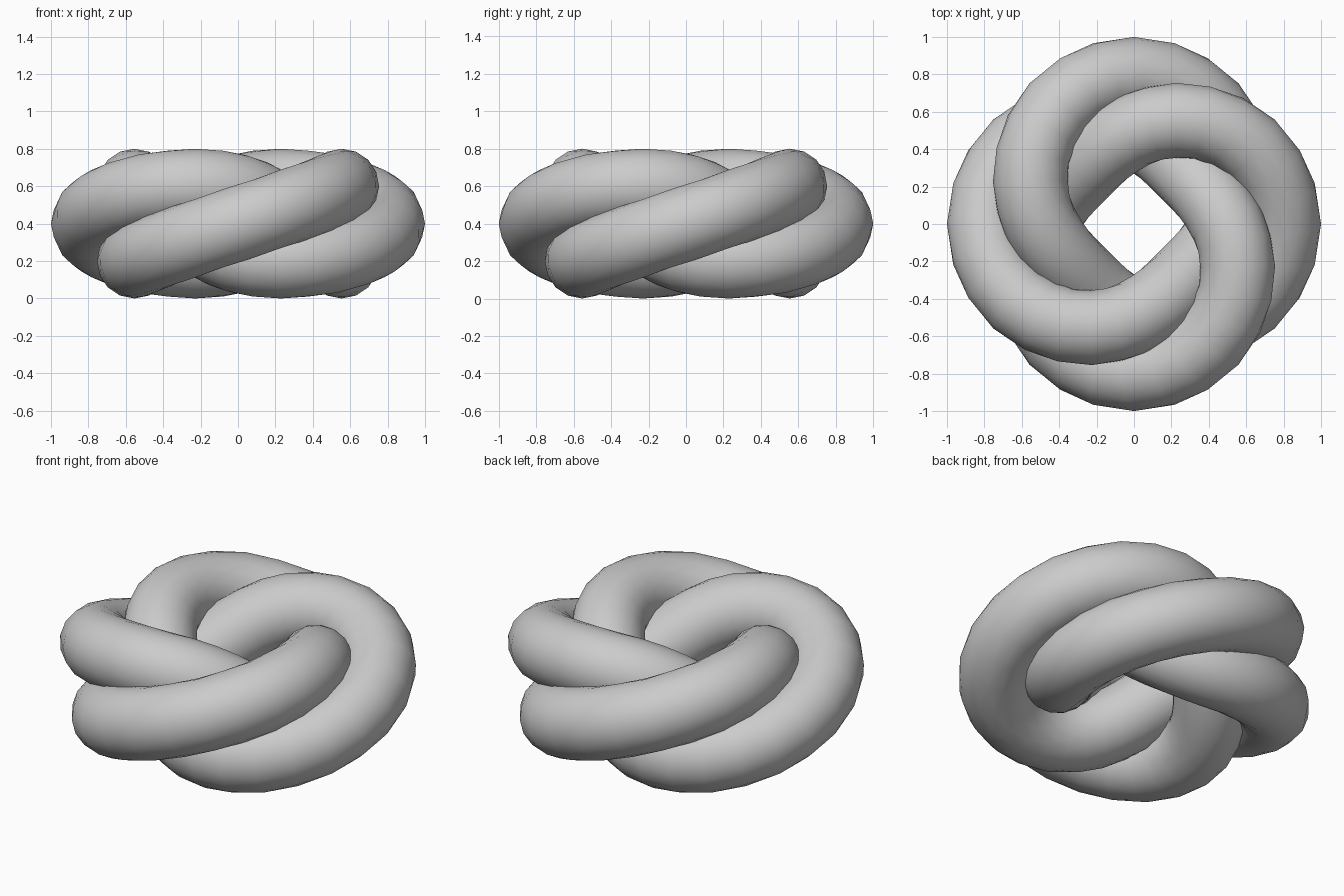
import bpy
import bmesh
from math import sin, cos, tau
from mathutils import Vector

cube = bpy.data.objects.get("Cube")
if cube:
    bpy.data.objects.remove(cube, do_unlink=True)

CORE, WIND, TUBE = 0.6, 0.2, 0.2     # core ring, winding and tube radii
TURNS, WINDS = 3, 4                  # laps round the axis, twists round the core
STEPS, SIDES = 96, 16


def ring(step):
    """Cross-section of the tube, square to the knot's path."""
    t = tau * step / STEPS
    theta, phi = TURNS * t, WINDS * t
    out = Vector((cos(theta), sin(theta), 0))
    along = Vector((-sin(theta), cos(theta), 0))
    up = Vector((0, 0, 1))
    normal = out * cos(phi) + up * sin(phi)
    around = up * cos(phi) - out * sin(phi)
    centre = out * CORE + normal * WIND + up * (WIND + TUBE)
    tangent = along * TURNS * (CORE + WIND * cos(phi)) + around * WINDS * WIND
    side = tangent.normalized().cross(normal)
    return [centre + TUBE * (normal * cos(a) + side * sin(a))
            for a in (tau * i / SIDES for i in range(SIDES))]


# Sweep the closed tube
bm = bmesh.new()
rings = [[bm.verts.new(p) for p in ring(s)] for s in range(STEPS)]
for s in range(STEPS):
    a, b = rings[s], rings[(s + 1) % STEPS]
    for i in range(SIDES):
        j = (i + 1) % SIDES
        bm.faces.new((a[i], a[j], b[j], b[i]))
bmesh.ops.recalc_face_normals(bm, faces=bm.faces)
mesh = bpy.data.meshes.new("knot_tube")
bm.to_mesh(mesh)
bm.free()
knot = bpy.data.objects.new("knot_tube", mesh)
bpy.context.collection.objects.link(knot)

# Plain grey finish
grey = bpy.data.materials.new("light_grey")
grey.use_nodes = True
colour = (0.6, 0.6, 0.6, 1)
grey.diffuse_color = colour
grey.node_tree.nodes["Principled BSDF"].inputs["Base Color"].default_value = colour
mesh.materials.append(grey)

# Smooth shading
bpy.ops.object.select_all(action="DESELECT")
knot.select_set(True)
bpy.context.view_layer.objects.active = knot
bpy.ops.object.shade_smooth_by_angle()
